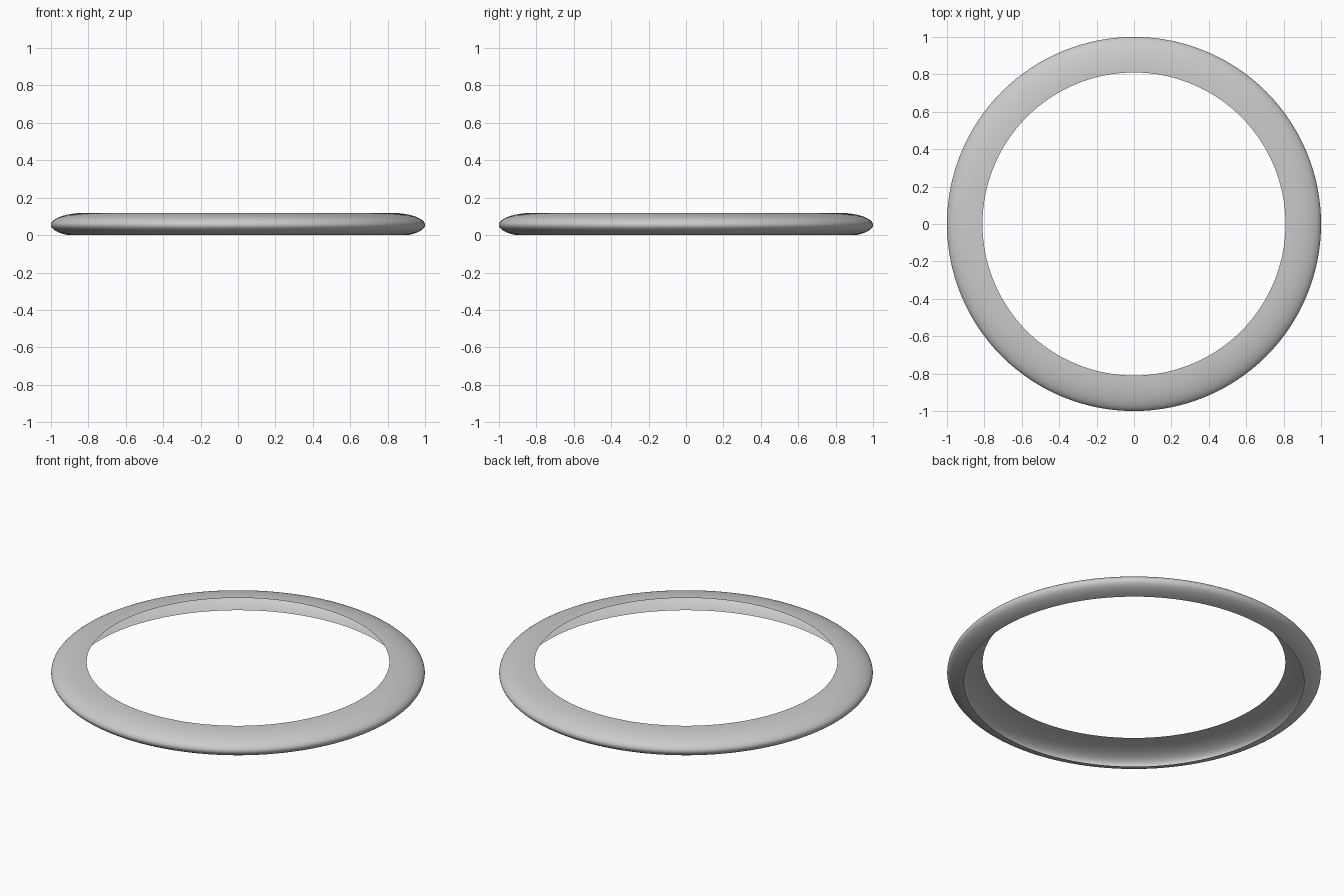
import bpy, bmesh, math
from mathutils import Vector

if "Cube" in bpy.data.objects:
    bpy.data.objects.remove(bpy.data.objects["Cube"])

# Open shell rim: part of an elliptical cross-section spun about z
CENTRE_R, CENTRE_Z = 0.81, 0.055
WIDTH, HEIGHT = 0.19, 0.0645
START, END = math.radians(90), math.radians(-58.3)   # top inner edge to bottom edge
STEPS, SEGMENTS = 28, 128

bm = bmesh.new()
profile = []
for i in range(STEPS + 1):
    t = START + (END - START) * i / STEPS
    r = CENTRE_R + WIDTH * math.cos(t)
    z = CENTRE_Z + HEIGHT * math.sin(t)
    profile.append(bm.verts.new((r, 0, max(z, 0))))
edges = [bm.edges.new(pair) for pair in zip(profile, profile[1:])]

bmesh.ops.spin(bm, geom=profile + edges, axis=(0, 0, 1), cent=(0, 0, 0),
               angle=math.tau, steps=SEGMENTS)
bmesh.ops.remove_doubles(bm, verts=bm.verts, dist=1e-5)

# Make the normals point out of the rim
bm.normal_update()
for f in bm.faces:
    c = f.calc_center_median()
    radial = Vector((c.x, c.y, 0)).normalized()
    middle = radial * CENTRE_R + Vector((0, 0, CENTRE_Z))
    if f.normal.dot(c - middle) < 0:
        f.normal_flip()
    f.smooth = True

mesh = bpy.data.meshes.new("ring_shell")
bm.to_mesh(mesh)
bm.free()
bpy.context.collection.objects.link(bpy.data.objects.new("ring_shell", mesh))
